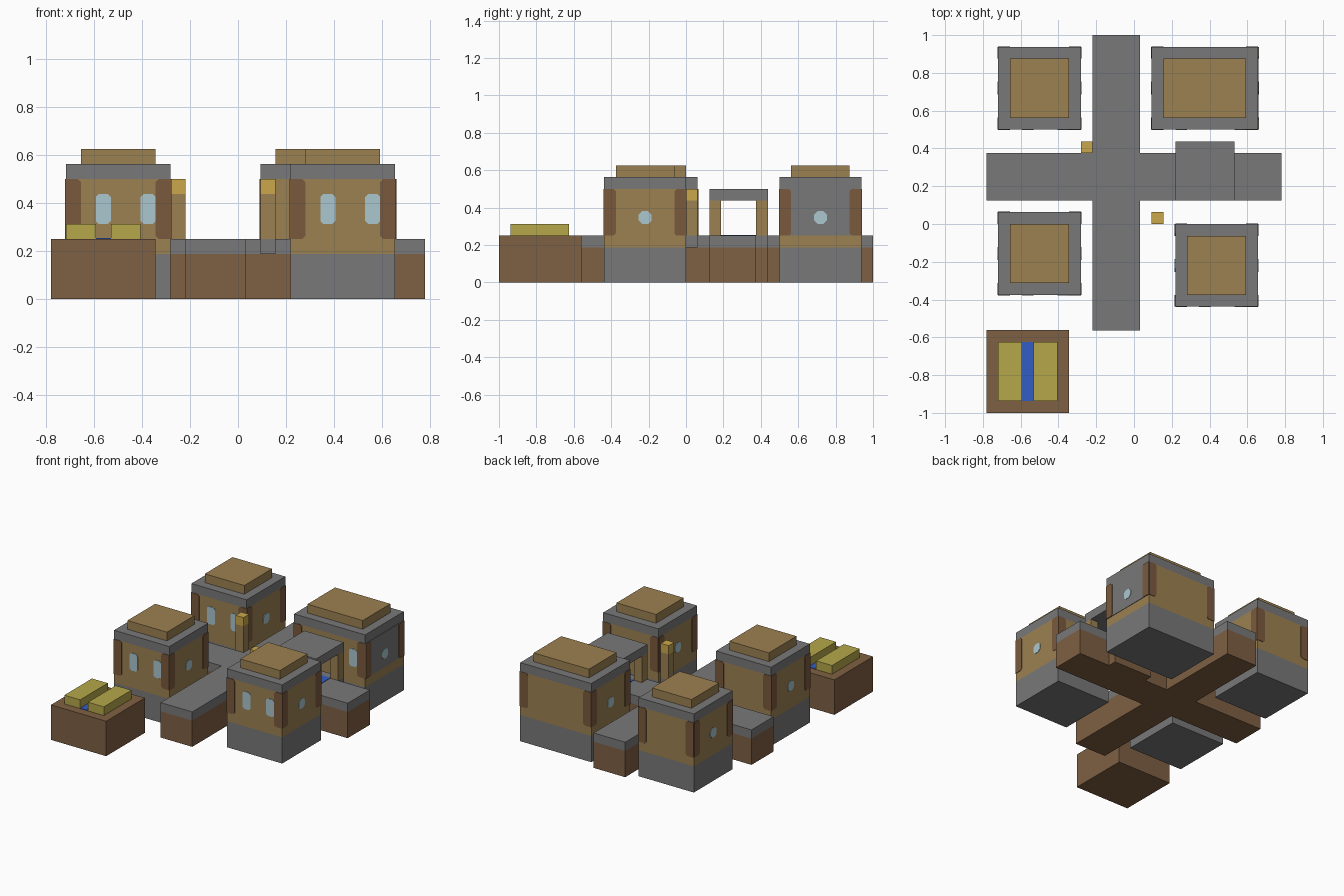
import bpy
import bmesh
from mathutils import Vector

cube = bpy.data.objects.get("Cube")
if cube:
    bpy.data.objects.remove(cube, do_unlink=True)

U = 1 / 16                                # one block
ORIGIN = Vector((-12.5, -16, 0))          # layout corner, in blocks
SKIN = 0.05                               # thickness of painted plates, in blocks


def material(name, *rgb):
    linear = [(c / 255) ** 2.2 for c in rgb] + [1]
    mat = bpy.data.materials.new(name)
    mat.use_nodes = True
    mat.diffuse_color = linear
    bsdf = mat.node_tree.nodes["Principled BSDF"]
    bsdf.inputs["Base Color"].default_value = linear
    bsdf.inputs["Roughness"].default_value = 0.9
    return mat


STONE = material("stone grey", 120, 120, 120)
WOOD = material("plank tan", 155, 128, 82)
EARTH = material("earth brown", 126, 96, 69)
LOG = material("log brown", 122, 90, 64)
CROP = material("crop yellow", 180, 166, 76)
LAMP = material("lamp gold", 200, 166, 76)
WATER = material("water blue", 54, 92, 195)
GLASS = material("glass blue", 168, 198, 206)


def finish(name, bm, *mats):
    bmesh.ops.recalc_face_normals(bm, faces=bm.faces)
    mesh = bpy.data.meshes.new(name)
    bm.to_mesh(mesh)
    bm.free()
    for mat in mats:
        mesh.materials.append(mat)
    obj = bpy.data.objects.new(name, mesh)
    bpy.context.collection.objects.link(obj)
    return obj


def box(name, x, y, z, mat):
    """Box from (low, high) ranges given in blocks."""
    bm = bmesh.new()
    bmesh.ops.create_cube(bm, size=1)
    for v in bm.verts:
        v.co = (Vector([r[0] if c < 0 else r[1] for c, r in zip(v.co, (x, y, z))]) + ORIGIN) * U
    return finish(name, bm, mat)


def plate(name, normal, level, along, z, mat, cut, cut_low=True, cut_high=True):
    """Thin wall plate with clipped corners; normal is -x, +x, -y or +y."""
    (a, b), (lo, hi) = along, z
    left, right = cut * cut_low, cut * cut_high
    outline = [(a + left, lo), (b - right, lo), (b, lo + right), (b, hi - right),
               (b - right, hi), (a + left, hi), (a, hi - left), (a, lo + left)]
    sign = 1 if normal[0] == "+" else -1
    depth = level + sign * SKIN
    bm = bmesh.new()
    verts = [bm.verts.new((Vector((depth, s, h) if normal[1] == "x" else (s, depth, h)) + ORIGIN) * U)
             for s, h in outline]
    face = bm.faces.new(verts)
    back = bmesh.ops.extrude_face_region(bm, geom=[face])["geom"]
    shift = Vector((-sign, 0, 0) if normal[1] == "x" else (0, -sign, 0)) * SKIN * U
    bmesh.ops.translate(bm, vec=shift, verts=[e for e in back if isinstance(e, bmesh.types.BMVert)])
    bmesh.ops.remove_doubles(bm, verts=bm.verts, dist=1e-6)
    return finish(name, bm, mat)


def house(name, x, y, stone_side=False):
    # Stacked foundation, walls and stepped roof
    box(name + "_foundation", x, y, (0, 3), STONE)
    walls = box(name + "_walls", x, y, (3, 8), WOOD)
    box(name + "_roof_edge", x, y, (8, 9), STONE)
    box(name + "_roof_top", (x[0] + 1, x[1] - 1), (y[0] + 1, y[1] - 1), (9, 10), WOOD)
    if stone_side:
        plate(name + "_stone_wall", "+x", x[1], y, (4, 8), STONE, 0)
    # Corner logs on every wall
    for normal, level, span in (("-x", x[0], y), ("+x", x[1], y), ("-y", y[0], x), ("+y", y[1], x)):
        out = SKIN if stone_side and normal == "+x" else 0
        plate(name + "_corner_log", normal, level + out, (span[0], span[0] + 1), (4, 8),
              LOG, 0.2, cut_low=False)
        plate(name + "_corner_log", normal, level + out, (span[1] - 1, span[1]), (4, 8),
              LOG, 0.2, cut_high=False)
        # Small eight-sided window on each side wall
        if normal[1] == "x":
            mid = (y[0] + y[1]) / 2
            plate(name + "_round_window", normal, level + out, (mid - 0.55, mid + 0.55),
                  (5, 6.1), GLASS, 0.3)
    # Tall front windows
    for start in (x[0] + 2, x[1] - 2):
        plate(name + "_front_window", "-y", y[0], (start, start + 1), (5, 7), GLASS, 0.2)


def path(name, x, y):
    box(name + "_earth", x, y, (0, 3), EARTH)
    box(name + "_paving", x, y, (3, 4), STONE)


def lamp_post(name, x, y):
    for part, z, mat in (("base", (3, 4), STONE), ("pole", (4, 7), WOOD), ("light", (7, 8), LAMP)):
        box(name + "_" + part, (x, x + 1), (y, y + 1), z, mat)


# Houses
house("back_right_house", (1, 8), (24, 31))
house("back_left_house", (14, 23), (24, 31), stone_side=True)
house("front_right_house", (1, 8), (10, 17))
house("front_left_house", (16, 23), (9, 16))

# Crossing paths
path("main_path", (9, 13), (7, 32))
path("right_path", (0, 9), (18, 22))
path("inner_left_path", (13, 16), (18, 22))
path("outer_left_path", (21, 25), (18, 22))

# Covered well
path("well_base", (16, 21), (18, 23))
box("well_water", (17, 20), (19, 22), (3.5, 4 + SKIN), WATER)
for px in (16, 20):
    for py in (18, 22):
        box("well_post", (px, px + 1), (py, py + 1), (4, 7), WOOD)
box("well_roof", (16, 21), (18, 23), (7, 8), STONE)

# Lamp posts
lamp_post("right_lamp", 8, 22)
lamp_post("left_lamp", 14, 16)

# Crop field with a water channel
box("field_soil", (0, 7), (0, 7), (0, 4), EARTH)
box("field_water", (3, 4), (1, 6), (3.5, 4 + SKIN), WATER)
for cx in (1, 4):
    box("crop_row", (cx, cx + 2), (1, 6), (4, 5), CROP)
